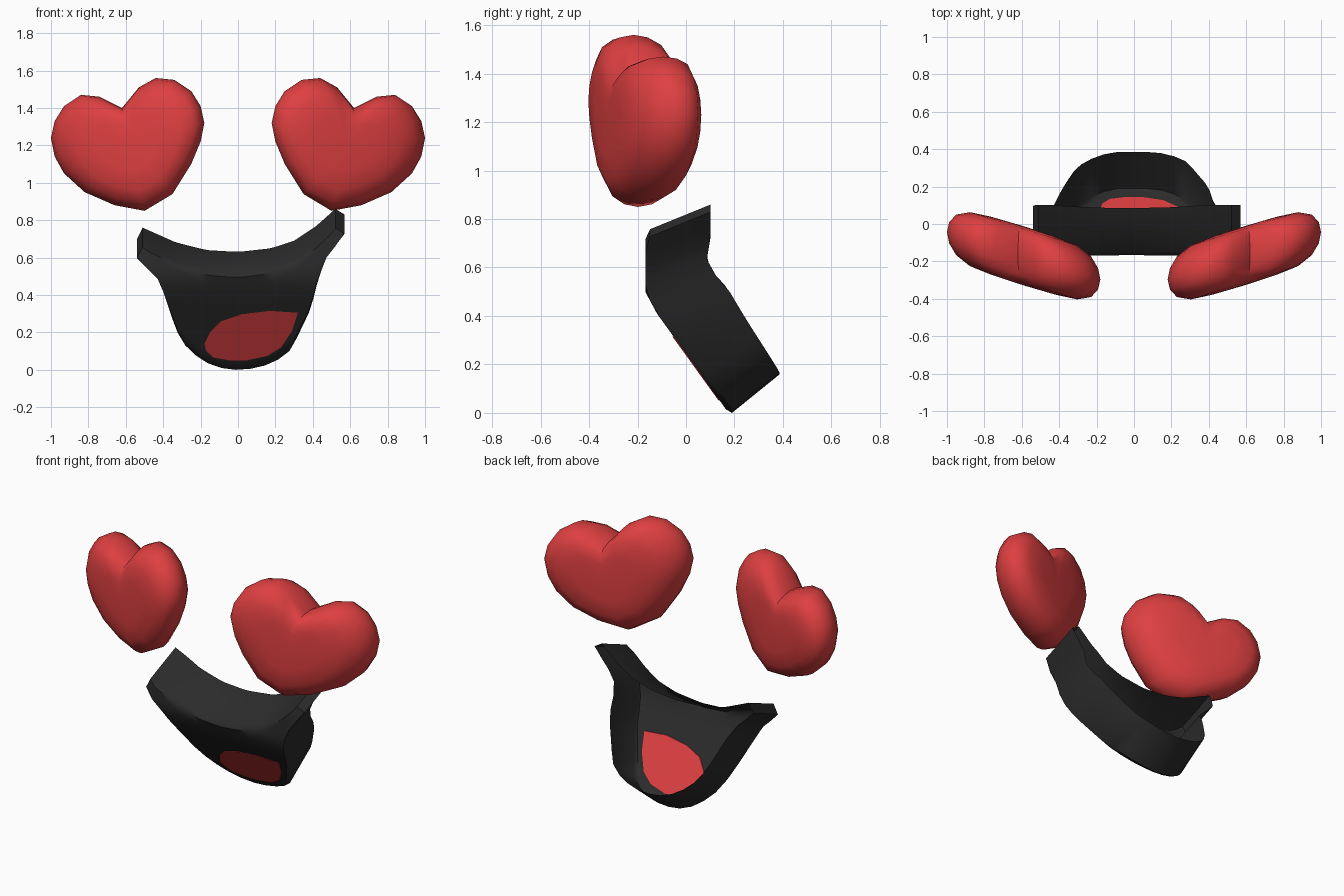
import bpy, bmesh, math
from mathutils import Vector

if "Cube" in bpy.data.objects:
    bpy.data.objects.remove(bpy.data.objects["Cube"])


def material(name, rgb):
    m = bpy.data.materials.new(name)
    m.diffuse_color = (*rgb, 1)
    m.use_nodes = True
    m.node_tree.nodes["Principled BSDF"].inputs["Base Color"].default_value = m.diffuse_color
    return m


RED = material("heart red", (0.73, 0.05, 0.052))
BLACK = material("soft black", (0.024, 0.024, 0.024))


def finish(name, bm, mat, angle, front_check=False):
    bmesh.ops.remove_doubles(bm, verts=bm.verts, dist=1e-5)
    bmesh.ops.recalc_face_normals(bm, faces=bm.faces)
    if front_check:
        f = min(bm.faces, key=lambda g: (g.calc_center_median() - Vector((0, -0.1, 0.38))).length)
        if f.normal.y > 0:
            bmesh.ops.reverse_faces(bm, faces=bm.faces)
    me = bpy.data.meshes.new(name)
    bm.to_mesh(me)
    bm.free()
    me.materials.append(mat)
    ob = bpy.data.objects.new(name, me)
    bpy.context.collection.objects.link(ob)
    bpy.ops.object.select_all(action='DESELECT')
    ob.select_set(True)
    bpy.context.view_layer.objects.active = ob
    bpy.ops.object.shade_smooth_by_angle(angle=math.radians(angle))
    return ob


def interp(x, knots):
    if x <= knots[0][0]:
        return knots[0][1]
    for (a, u), (b, v) in zip(knots, knots[1:]):
        if x <= b:
            return u + (v - u) * (x - a) / (b - a)
    return knots[-1][1]


def resample(pts, n):
    pts = [Vector(p) for p in pts]
    d = [0]
    for a, b in zip(pts, pts[1:]):
        d.append(d[-1] + (b - a).length)
    kx = [(t, p.x) for t, p in zip(d, pts)]
    kz = [(t, p.y) for t, p in zip(d, pts)]
    return [Vector((interp(d[-1] * i / (n - 1), kx), interp(d[-1] * i / (n - 1), kz))) for i in range(n)]


# Heart eyes: a puffy outline, turned outward and mirrored
HEART = [(0.50, 0.85), (0.66, 0.88), (0.82, 0.95), (0.93, 1.05), (0.98, 1.14), (1.0, 1.24),
         (0.98, 1.33), (0.93, 1.41), (0.84, 1.47), (0.74, 1.46), (0.62, 1.40), (0.53, 1.51),
         (0.44, 1.56), (0.34, 1.55), (0.25, 1.49), (0.20, 1.41), (0.18, 1.32), (0.20, 1.22),
         (0.25, 1.10), (0.35, 0.94)]
PUFF = [(0.42, -1), (0.7, -0.93), (0.88, -0.7), (0.97, -0.37), (1, 0),
        (0.97, 0.37), (0.88, 0.7), (0.7, 0.93), (0.42, 1)]


def heart(name, side):
    bm = bmesh.new()
    cx, cz, half = 0.59, 1.21, 0.155

    def point(x, z, depth):
        return bm.verts.new((side * x, -0.17 + 0.31 * (x - cx) + depth * half, z))
    rings = [[point(cx + (x - cx) * s, cz + (z - cz) * s, d) for x, z in HEART] for s, d in PUFF]
    n = len(HEART)
    for a, b in zip(rings, rings[1:]):
        for i in range(n):
            bm.faces.new((a[i], a[(i + 1) % n], b[(i + 1) % n], b[i]))
    for ring, d in ((rings[0], -1.02), (rings[-1], 1.02)):
        mid = point(cx, cz, d)
        for i in range(n):
            bm.faces.new((ring[i], ring[(i + 1) % n], mid))
    finish(name, bm, RED, 60)


heart("right_heart_eye", 1)
heart("left_heart_eye", -1)

# Mouth: curved front panel with walls running back, open behind
TOP = [(-0.51, 0.65), (-0.33, 0.57), (-0.17, 0.53), (0, 0.52), (0.18, 0.54), (0.30, 0.58),
       (0.42, 0.66), (0.52, 0.75)]
BOTTOM = [(-0.54, 0.59), (-0.42, 0.47), (-0.37, 0.32), (-0.33, 0.20), (-0.27, 0.10), (-0.18, 0.03),
          (-0.08, -0.005), (0, -0.013), (0.08, -0.005), (0.18, 0.02), (0.27, 0.08), (0.32, 0.17),
          (0.39, 0.32), (0.43, 0.48), (0.47, 0.59), (0.57, 0.72)]
FRONT = [(0, 0.175), (0.05, 0.14), (0.41, -0.12), (0.5, -0.168), (0.76, -0.168)]
BACK = [(0, 0.21), (0.25, 0.25), (0.4, 0.28), (0.5, 0.25), (0.62, 0.27)]
RISE = [(0, 0.17), (0.25, 0.14), (0.5, 0.11)]


def on_panel(p, f=0.0):
    z = p.y
    return Vector((p.x, interp(z, FRONT) + f * interp(z, BACK), z + f * interp(z, RISE)))


bm = bmesh.new()
cols = 25
rows = [0, 0.05, 0.15, 0.27, 0.4, 0.52, 0.64, 0.76, 0.87, 0.95, 1]
top, bottom = resample(TOP, cols), resample(BOTTOM, cols)
flat = [[t.lerp(b, s) for t, b in zip(top, bottom)] for s in rows]
last = len(rows) - 1
grid = []
for r, line in enumerate(flat):
    grid.append([bm.verts.new(on_panel(p, 0.07 if r in (0, last) or c in (0, cols - 1) else 0))
                 for c, p in enumerate(line)])
for r in range(last):
    for c in range(cols - 1):
        bm.faces.new((grid[r][c], grid[r][c + 1], grid[r + 1][c + 1], grid[r + 1][c]))
rim = [(0, c) for c in range(cols)] + [(r, cols - 1) for r in range(1, last)]
rim += [(last, c) for c in reversed(range(cols))] + [(r, 0) for r in range(last - 1, 0, -1)]
back = [bm.verts.new(on_panel(flat[r][c], 1)) for r, c in rim]
for i in range(len(rim)):
    j = (i + 1) % len(rim)
    (r, c), (q, d) = rim[i], rim[j]
    bm.faces.new((grid[r][c], grid[q][d], back[j], back[i]))
finish("mouth", bm, BLACK, 50, True)

# Tongue: thin plate showing on both sides of the panel
TONGUE = [(-0.18, 0.14), (-0.15, 0.20), (-0.09, 0.26), (0.02, 0.297), (0.17, 0.315), (0.32, 0.305),
          (0.29, 0.21), (0.23, 0.12), (0.16, 0.075), (0.05, 0.051), (-0.05, 0.051), (-0.13, 0.065),
          (-0.17, 0.10)]
bm = bmesh.new()
sheets = []
for off in (-0.0048, 0.0048):
    sheets.append([bm.verts.new(on_panel(Vector(p)) + Vector((0, off, 0))) for p in TONGUE])
    bm.faces.new(sheets[-1])
for i in range(len(TONGUE)):
    j = (i + 1) % len(TONGUE)
    bm.faces.new((sheets[0][i], sheets[0][j], sheets[1][j], sheets[1][i]))
finish("tongue", bm, RED, 30)
